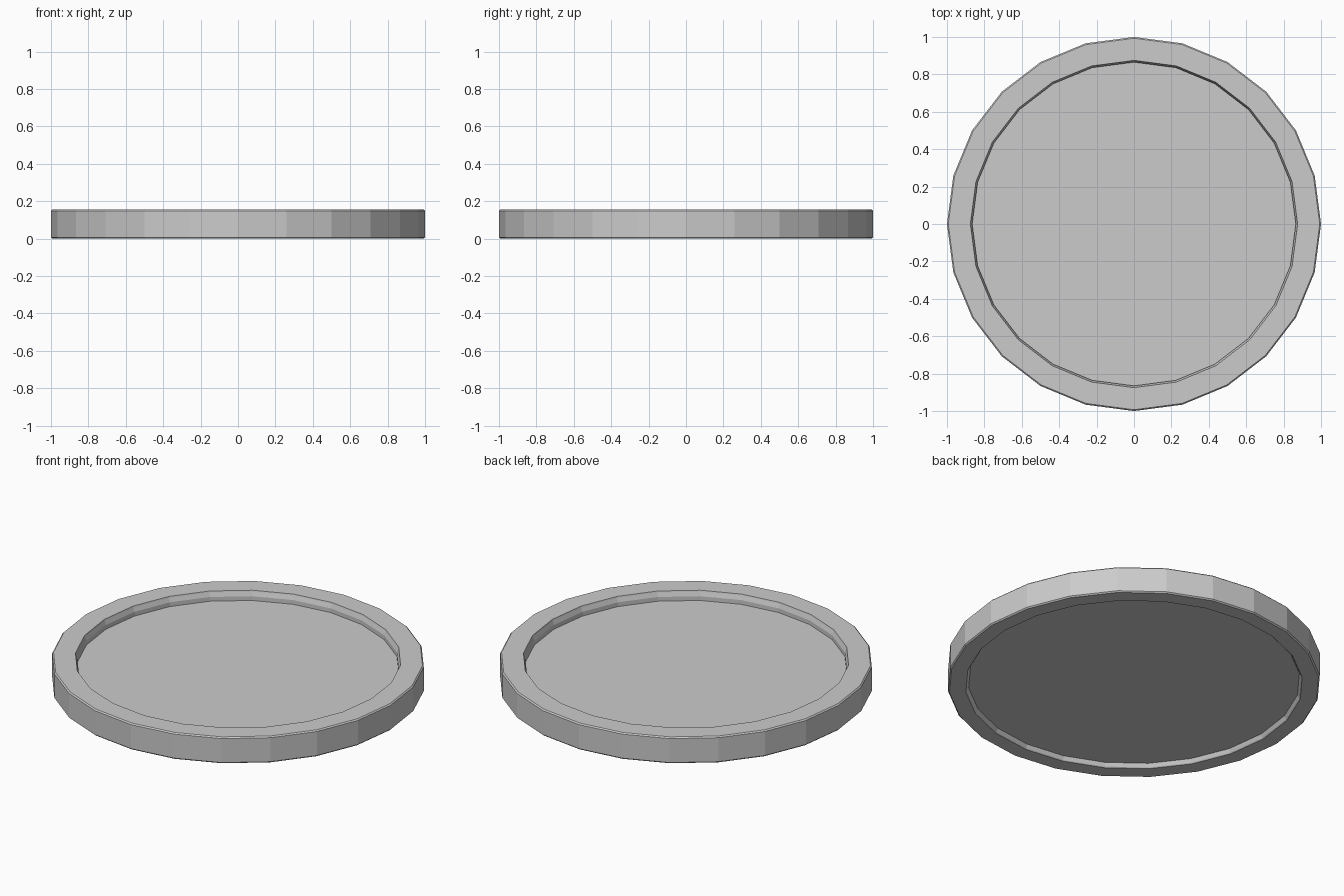
import bpy, bmesh, math

if "Cube" in bpy.data.objects:
    bpy.data.objects.remove(bpy.data.objects["Cube"])

SIDES = 24

# Revolved profile (radius, height): underside recess, rim, top recess
profile = [
    (0.89, 0.025), (0.90, 0.005), (0.905, 0.0),
    (0.993, 0.0), (1.0, 0.007),
    (1.0, 0.149), (0.993, 0.156),
    (0.875, 0.156), (0.873, 0.148),
    (0.865, 0.125), (0.865, 0.10),
]


def lathe(name, points):
    bm = bmesh.new()
    rings = []
    for r, z in points:
        rings.append([bm.verts.new((r * math.cos(2 * math.pi * i / SIDES),
                                    r * math.sin(2 * math.pi * i / SIDES), z))
                      for i in range(SIDES)])
    for low, high in zip(rings, rings[1:]):
        for i in range(SIDES):
            j = (i + 1) % SIDES
            bm.faces.new((low[i], low[j], high[j], high[i]))
    # Flat floors closing both recesses
    bm.faces.new(rings[0][::-1])
    bm.faces.new(rings[-1])
    bmesh.ops.recalc_face_normals(bm, faces=bm.faces[:])
    mesh = bpy.data.meshes.new(name)
    bm.to_mesh(mesh)
    bm.free()
    obj = bpy.data.objects.new(name, mesh)
    bpy.context.collection.objects.link(obj)
    return obj


# Shallow round tray with a raised rim
lathe("round_tray", profile)
